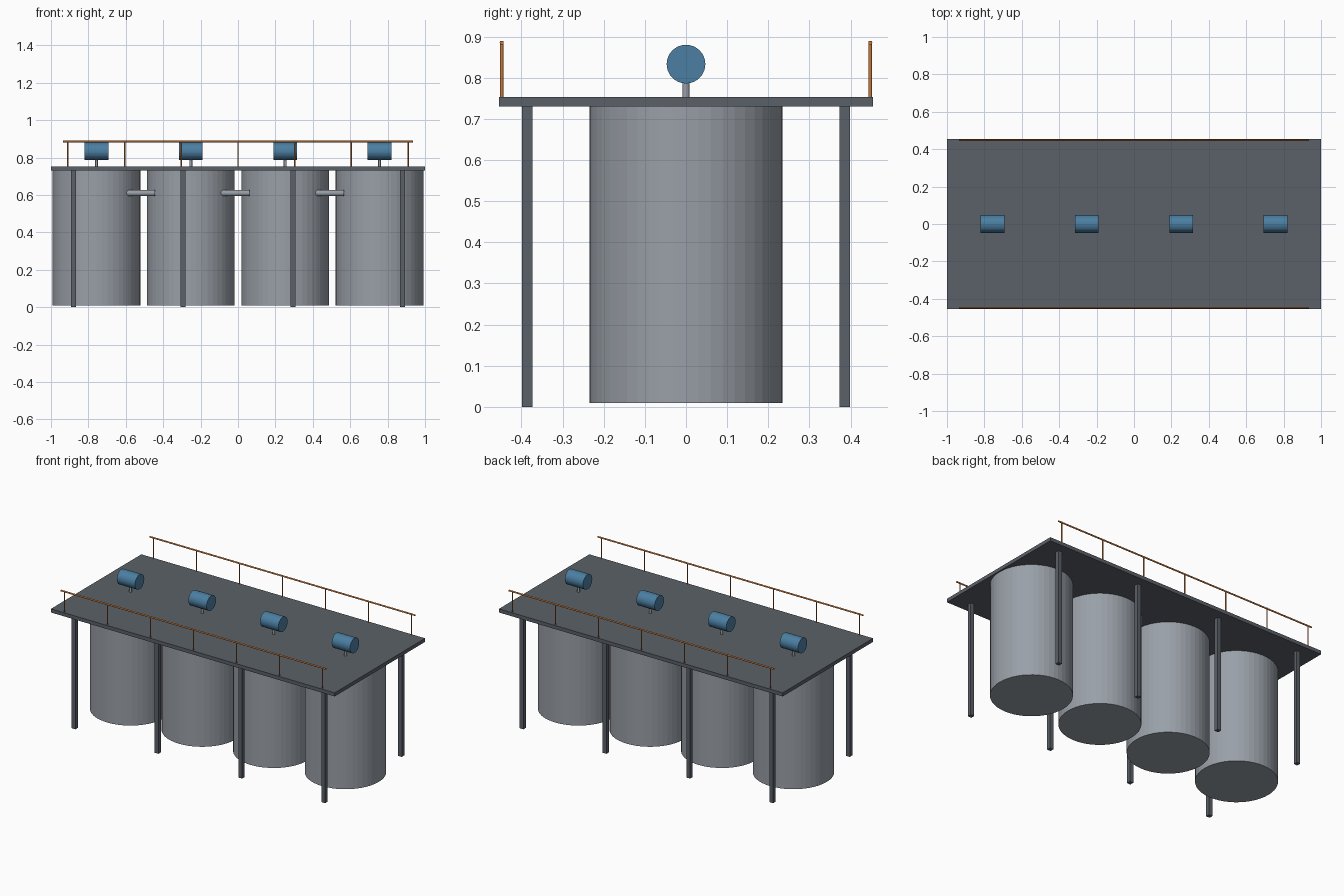
import bpy
import math

if "Cube" in bpy.data.objects:
    bpy.data.objects.remove(bpy.data.objects["Cube"])


def material(name, rgb):
    m = bpy.data.materials.new(name)
    m.diffuse_color = (*rgb, 1)
    m.use_nodes = True
    m.node_tree.nodes["Principled BSDF"].inputs["Base Color"].default_value = m.diffuse_color
    return m


TANK = material("tank grey", (0.32, 0.35, 0.39))
STEEL = material("dark steel", (0.105, 0.12, 0.14))
BLUE = material("motor blue", (0.07, 0.21, 0.36))
ORANGE = material("rail orange", (0.58, 0.19, 0.04))


def finish(name, mat):
    ob = bpy.context.object
    ob.name = name
    ob.data.materials.append(mat)
    return ob


def box(name, centre, size, mat):
    bpy.ops.mesh.primitive_cube_add(size=1, location=centre)
    bpy.context.object.scale = size
    bpy.ops.object.transform_apply(location=False, rotation=False, scale=True)
    return finish(name, mat)


def cylinder(name, centre, radius, length, mat, sides, along_x=False):
    bpy.ops.mesh.primitive_cylinder_add(
        vertices=sides, radius=radius, depth=length, location=centre,
        rotation=(0, math.pi / 2 if along_x else 0, 0))
    return finish(name, mat)


DECK_BOTTOM, DECK_TOP = 0.73, 0.753
PITCH = 0.505

# walkway deck
box("deck", (0, 0, (DECK_BOTTOM + DECK_TOP) / 2),
    (2, 0.91, DECK_TOP - DECK_BOTTOM), STEEL)

# row of tanks, each with a mixer motor above and a transfer pipe to the next
for i in range(4):
    x = (i - 1.5) * PITCH
    cylinder("tank", (x, 0, 0.37), 0.235, 0.72, TANK, 48)
    cylinder("motor_post", (x, 0, 0.772), 0.008, 0.06, TANK, 16)
    cylinder("mixer_motor", (x, 0, 0.833), 0.047, 0.128, BLUE, 32, True)
    if i < 3:
        cylinder("transfer_pipe", (x + 0.215, -0.155, 0.61),
                 0.016, 0.20, TANK, 20, True)

for side in (-1, 1):
    # support legs
    for x in (-0.88, -0.295, 0.295, 0.88):
        box("leg", (x, side * 0.386, DECK_BOTTOM / 2),
            (0.026, 0.026, DECK_BOTTOM), STEEL)
    # handrail with seven posts
    y = side * 0.448
    cylinder("handrail", (0, y, 0.885), 0.0048, 1.87, ORANGE, 12, True)
    for k in range(7):
        cylinder("rail_post", ((k - 3) * 0.303, y, 0.82),
                 0.004, 0.138, ORANGE, 12)
